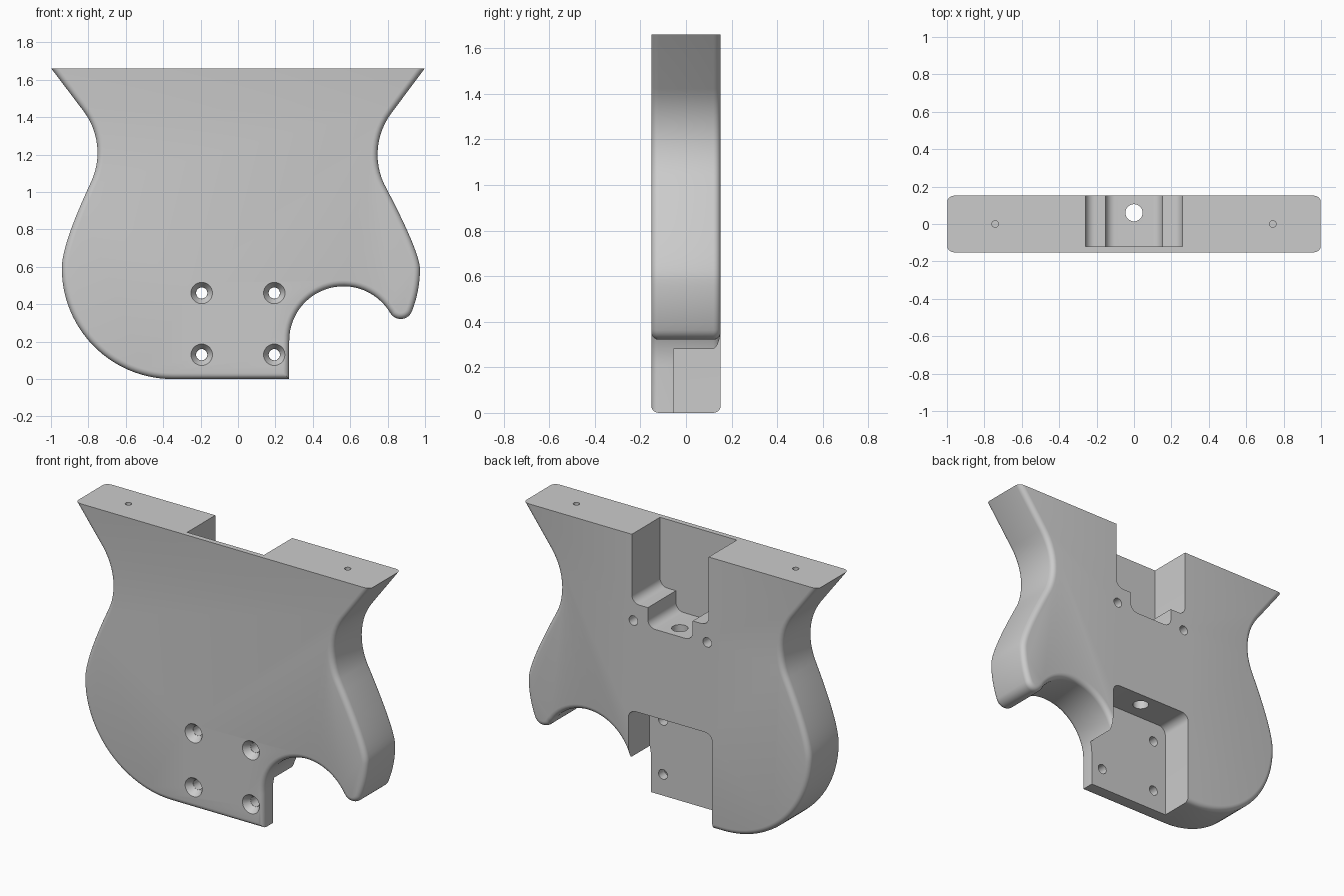
import bpy, bmesh
from math import sin, cos, radians
from mathutils import Vector

if "Cube" in bpy.data.objects:
    bpy.data.objects.remove(bpy.data.objects["Cube"])

HALF = 0.152    # half thickness
TOP = 1.66


def arc(cx, cz, r, a0, a1, n=12):
    angles = [radians(a0 + (a1 - a0) * i / n) for i in range(n + 1)]
    return [(cx + r * cos(a), cz + r * sin(a)) for a in angles]


def bend(p, c, q, n=12):
    """Quadratic curve from p to q, pulled toward c, without its end points."""
    p, c, q = Vector(p), Vector(c), Vector(q)
    ts = [i / n for i in range(1, n)]
    return [tuple(p * (1 - t) ** 2 + c * 2 * t * (1 - t) + q * t * t) for t in ts]


def prism(name, outline, y0, y1, fillet=0):
    """Extrude an x-z outline along y, rounding all rim edges but the top ones."""
    bm = bmesh.new()
    face = bm.faces.new([bm.verts.new((x, y0, z)) for x, z in outline])
    ext = bmesh.ops.extrude_face_region(bm, geom=[face])["geom"]
    for v in ext:
        if isinstance(v, bmesh.types.BMVert):
            v.co.y = y1
    bmesh.ops.recalc_face_normals(bm, faces=bm.faces)
    if fillet:
        rim = [e for e in bm.edges
               if abs(e.verts[0].co.y - e.verts[1].co.y) < 1e-5
               and min(v.co.z for v in e.verts) < TOP - 1e-4]
        bmesh.ops.bevel(bm, geom=rim, offset=fillet, offset_type='OFFSET',
                        segments=5, profile=0.5, affect='EDGES', clamp_overlap=False)
    return add_object(name, bm)


def add_object(name, bm):
    mesh = bpy.data.meshes.new(name)
    bm.to_mesh(mesh)
    bm.free()
    obj = bpy.data.objects.new(name, mesh)
    bpy.context.collection.objects.link(obj)
    return obj


def drill(name, start, end, r0, r1=None):
    """Round cutter between two points, tapered when r1 is given."""
    start, end = Vector(start), Vector(end)
    axis = end - start
    bm = bmesh.new()
    bmesh.ops.create_cone(bm, cap_ends=True, segments=32, radius1=r0,
                          radius2=r0 if r1 is None else r1, depth=axis.length)
    obj = add_object(name, bm)
    obj.rotation_mode = 'QUATERNION'
    obj.rotation_quaternion = axis.to_track_quat('Z', 'Y')
    obj.location = (start + end) / 2
    return obj


# Body outline, from the top left corner down and around
left_waist = arc(-1.12, 1.21, 0.369, 36, -25)
belly = arc(-0.35, 0.592, 0.592, 180, 270, 28)
cutaway = arc(0.564, 0.206, 0.29, 180, 30.3, 28)
horn_tip = arc(0.87, 0.385, 0.064, -149, -20, 12)
hip = (0.973, 0.585)
right_waist = arc(1.115, 1.2, 0.369, 205, 143)
outline = ([(-0.998, TOP)] + left_waist
           + bend(left_waist[-1], (-0.942, 0.72), belly[0]) + belly
           + [(0.274, 0)] + cutaway + horn_tip
           + bend(horn_tip[-1], (0.972, 0.47), hip, 8) + [hip]
           + bend(hip, (0.973, 0.68), right_waist[0]) + right_waist
           + [(0.998, TOP)])
body = prism("body", outline, -HALF, HALF, fillet=0.032)

# Stepped pocket open to the top and the back
half_step = ([(0.26, TOP + 0.1)] + arc(0.21, 1.29, 0.05, 0, -90, 8)
             + [(0.152, 1.24)] + arc(0.102, 1.17, 0.05, 0, -90, 8))
stepped = half_step + [(-x, z) for x, z in reversed(half_step)]
cutters = [prism("bridge_pocket", stepped, -0.12, HALF + 0.1)]

# Neck pocket open to the bottom and the back
half_neck = [(0.284, -0.1)] + arc(0.234, 0.532, 0.05, 0, 90, 8)
neck = half_neck + [(-x, z) for x, z in reversed(half_neck)]
cutters.append(prism("neck_pocket", neck, -0.055, HALF + 0.1))

# Bore that joins both pockets
cutters.append(drill("bore", (0, 0.06, 1.2), (0, 0.06, 0.5), 0.046))

for side in (-1, 1):
    # Countersunk bolt holes
    for z in (0.13, 0.46):
        x = side * 0.194
        cutters.append(drill("bolt_hole", (x, -0.3, z), (x, 0, z), 0.03))
        cutters.append(drill("countersink", (x, -HALF - 0.01, z),
                             (x, -HALF + 0.04, z), 0.064, 0.031))
    # Blind holes in the back and the top
    cutters.append(drill("back_hole", (side * 0.25, HALF + 0.1, 1.135),
                         (side * 0.25, HALF - 0.12, 1.135), 0.029))
    cutters.append(drill("top_hole", (side * 0.742, 0, TOP + 0.1),
                         (side * 0.742, 0, TOP - 0.12), 0.018))

# Cut everything out of the body
bpy.context.view_layer.objects.active = body
for cutter in cutters:
    cutter.hide_render = True
    mod = body.modifiers.new(cutter.name, 'BOOLEAN')
    mod.operation = 'DIFFERENCE'
    mod.solver = 'EXACT'
    mod.object = cutter
    bpy.ops.object.modifier_apply(modifier=mod.name)
for cutter in cutters:
    bpy.data.objects.remove(cutter)

# Plain grey finish
grey = bpy.data.materials.new("light_grey")
grey.use_nodes = True
colour = (0.6, 0.6, 0.6, 1)
grey.diffuse_color = colour
grey.node_tree.nodes["Principled BSDF"].inputs["Base Color"].default_value = colour
body.data.materials.clear()
body.data.materials.append(grey)

bpy.ops.object.select_all(action='DESELECT')
body.select_set(True)
bpy.ops.object.shade_smooth_by_angle(angle=radians(30))
